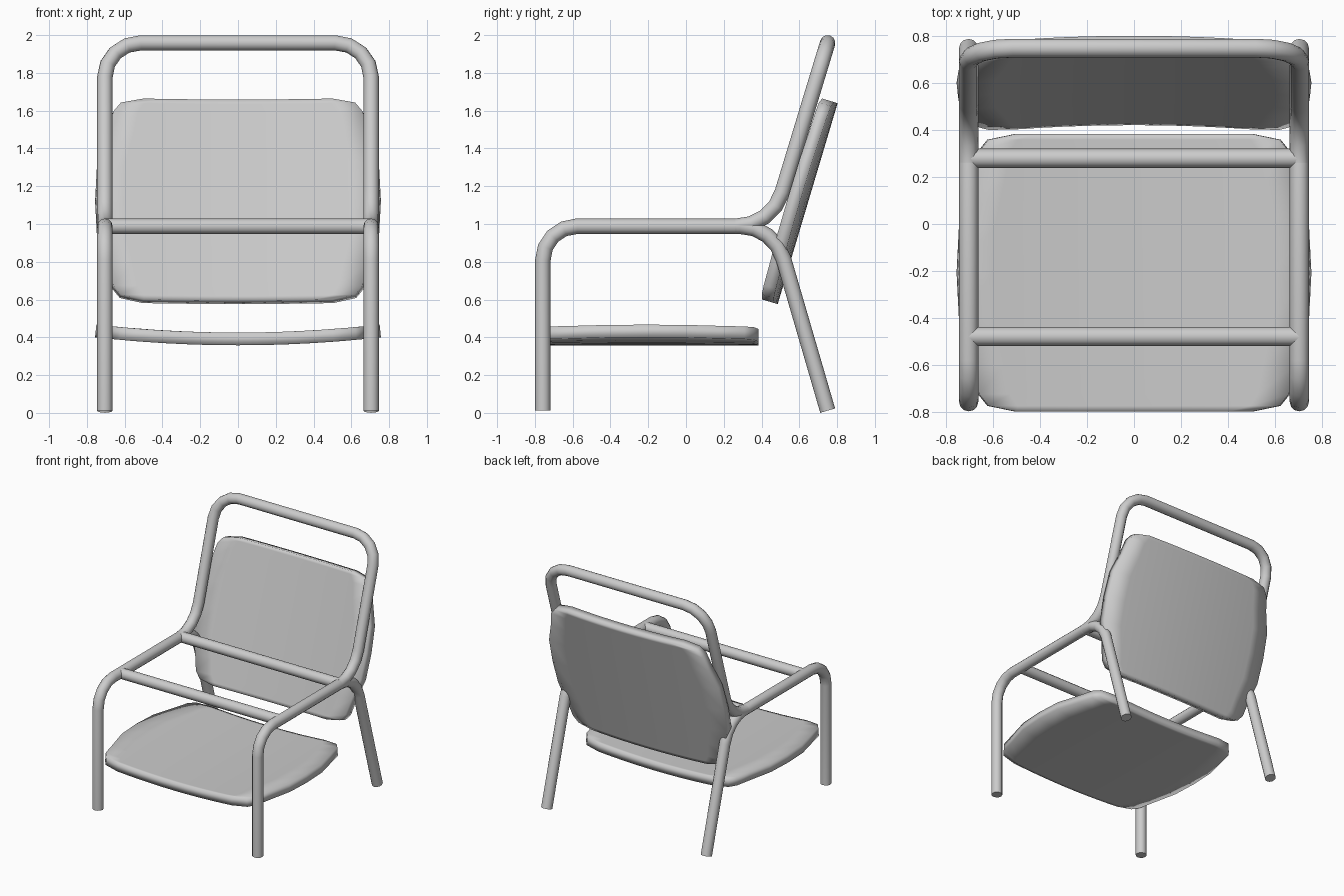
import bpy, bmesh, math
from mathutils import Vector

cube = bpy.data.objects.get("Cube")
if cube:
    bpy.data.objects.remove(cube, do_unlink=True)

grey = bpy.data.materials.new("light_grey")
grey.use_nodes = True
COLOUR = (0.6, 0.6, 0.6, 1)
grey.diffuse_color = COLOUR
grey.node_tree.nodes["Principled BSDF"].inputs["Base Color"].default_value = COLOUR

RADIUS = 0.041
SIDE = 0.705      # centre line of the side frames
ARM = 0.988       # height of the armrests


def rounded(corners, reach, steps=4):
    """Replace the inner corners of a path by circular bends."""
    pts = [Vector(c) for c in corners]
    path = [pts[0]]
    for before, here, after in zip(pts, pts[1:], pts[2:]):
        a, b = (before - here).normalized(), (after - here).normalized()
        half = a.angle(b) / 2
        radius = reach * math.tan(half)
        axis = (a + b).normalized()
        centre = here + axis * (reach / math.cos(half))
        side = (a - b).normalized()
        sweep = math.pi / 2 - half
        for i in range(steps + 1):
            t = sweep * (1 - 2 * i / steps)
            path.append(centre + radius * (side * math.sin(t) - axis * math.cos(t)))
    return path + [pts[-1]]


def tube(name, path):
    curve = bpy.data.curves.new(name, "CURVE")
    curve.dimensions = "3D"
    curve.bevel_depth = RADIUS
    curve.bevel_resolution = 4
    curve.use_fill_caps = True
    spline = curve.splines.new("POLY")
    spline.points.add(len(path) - 1)
    for point, co in zip(spline.points, path):
        point.co = (*co, 1)
    curve.materials.append(grey)
    obj = bpy.data.objects.new(name, curve)
    bpy.context.collection.objects.link(obj)
    activate(obj)
    bpy.ops.object.convert(target="MESH")
    bpy.ops.object.shade_smooth_by_angle(angle=math.radians(50))


def activate(obj):
    bpy.ops.object.select_all(action="DESELECT")
    obj.select_set(True)
    bpy.context.view_layer.objects.active = obj


def panel(name, length, location, tilt):
    """Dished board with bulging sides and clipped corners."""
    half = length / 2
    rows = [(half, 0.5), (half - 0.025, 0.62), (half - 0.075, 0.66),
            (half - 0.2, 0.69), (0.2, 0.74)]
    outline = [(-v, w) for v, w in rows] + [(0, 0.75)] + rows[::-1]
    bm = bmesh.new()
    columns = 10
    grid = []
    for v, width in outline:
        xs = [width * (2 * i / columns - 1) for i in range(columns + 1)]
        grid.append([bm.verts.new((x, v, 0.042 * (x / 0.75) ** 2)) for x in xs])
    for low, high in zip(grid, grid[1:]):
        for i in range(columns):
            bm.faces.new((low[i], low[i + 1], high[i + 1], high[i]))
    mesh = bpy.data.meshes.new(name)
    bm.to_mesh(mesh)
    bm.free()
    mesh.materials.append(grey)
    obj = bpy.data.objects.new(name, mesh)
    bpy.context.collection.objects.link(obj)
    obj.location = location
    obj.rotation_euler.x = tilt
    solid = obj.modifiers.new("thickness", "SOLIDIFY")
    solid.thickness = 0.067
    solid.offset = -1
    activate(obj)
    bpy.ops.object.shade_smooth()


# Side frames: front leg, armrest and raked back leg in one bent tube
for label, x in (("left", SIDE), ("right", -SIDE)):
    tube(label + "_side_frame", rounded([
        (x, -0.758, 0.012), (x, -0.758, ARM), (x, 0.466, ARM), (x, 0.75, 0.012)], 0.18))

# Back hoop: rises from both armrests and runs across the top
tube("back_hoop", rounded([
    (SIDE, 0.26, ARM), (SIDE, 0.455, ARM), (SIDE, 0.75, 1.959),
    (-SIDE, 0.75, 1.959), (-SIDE, 0.455, ARM), (-SIDE, 0.26, ARM)], 0.19))

# Cross bars between the armrests
for label, y in (("front", -0.48), ("rear", 0.28)):
    tube(label + "_cross_bar", [(-SIDE, y, ARM), (SIDE, y, ARM)])

# Seat and backrest boards
panel("seat", 1.185, (0, -0.208, 0.425), 0)
panel("backrest", 1.11, (0, 0.58, 1.127), math.radians(73.4))
